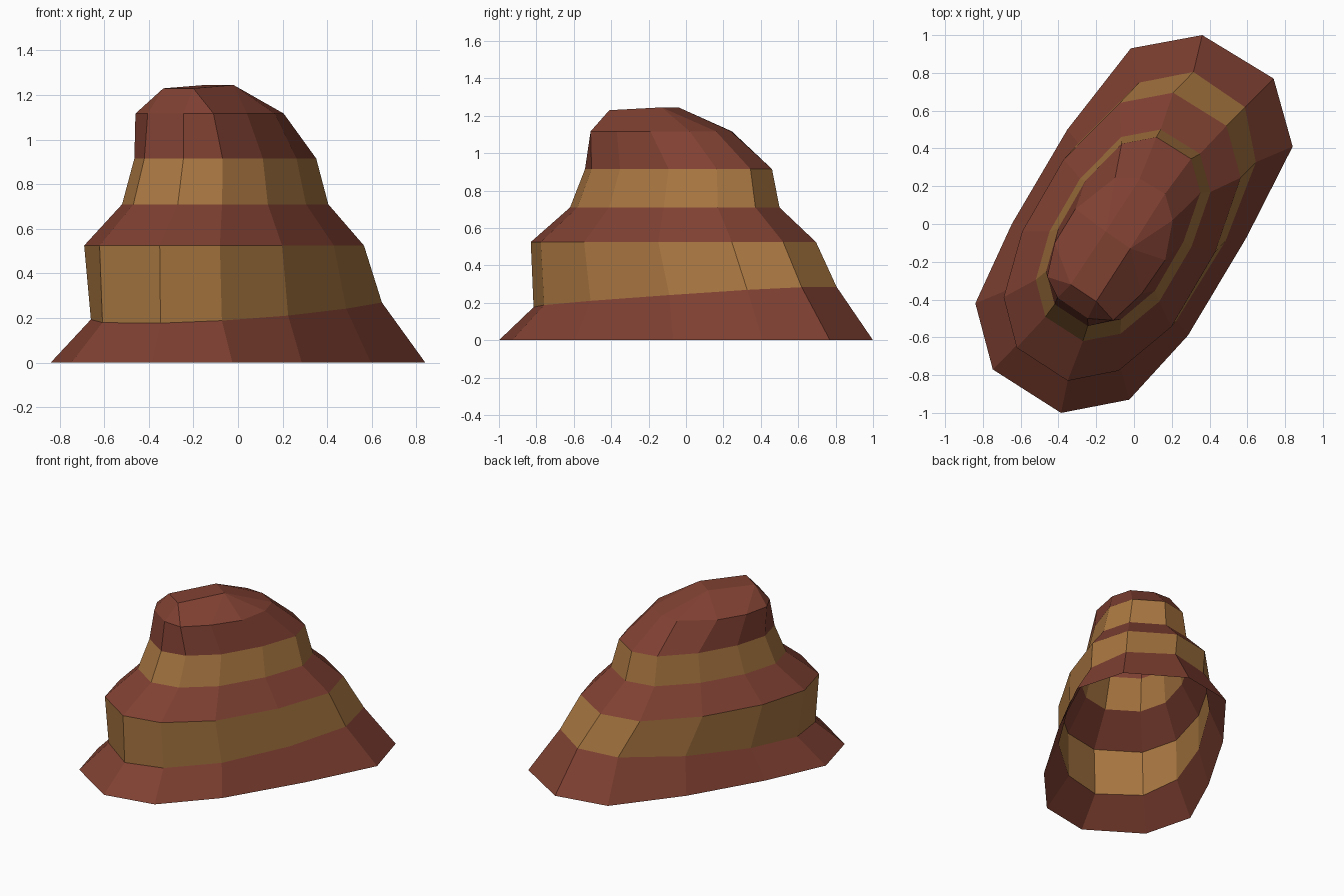
import bpy, bmesh

if "Cube" in bpy.data.objects:
    bpy.data.objects.remove(bpy.data.objects["Cube"])

def material(name, rgb):
    m = bpy.data.materials.new(name)
    m.diffuse_color = (*rgb, 1)
    m.use_nodes = True
    m.node_tree.nodes["Principled BSDF"].inputs["Base Color"].default_value = m.diffuse_color
    return m

# Twelve-sided slanted oval, counter-clockwise from the left
OVAL = [(-1, -.42), (-.89, -.77), (-.46, -1), (-.03, -.93), (.34, -.59), (.71, -.07),
        (1, .41), (.88, .77), (.43, 1), (-.02, .93), (-.42, .50), (-.77, 0)]

def ring(cx, cy, hx, hy, z, shear=0, bulge=0, tilt=(0, 0)):
    pts = []
    for i, (u, v) in enumerate(OVAL):
        push = bulge * {4: 1, 5: 1, 10: -1, 11: -1}.get(i, 0)  # rounder long sides
        x = cx + hx * u + shear * v + .85 * push
        y = cy + hy * v - .5 * push
        pts.append((x, y, z + tilt[0] * x + tilt[1] * y))
    return pts

# Rock layers from the ground up
rings = [
    ring(0, 0, .84, 1, 0),
    ring(-.007, -.005, .632, .81, .232, .05, .055, (.03, .055)),
    ring(-.0625, -.0675, .6275, .7625, .525, 0, .055),
    ring(-.0575, -.06, .4625, .56, .71, 0, .04),
    ring(-.057, -.04, .408, .50, .915, 0, .035),
]
# Shoulder, leaning towards the front left
shoulder = [(-.46, -.28), (-.405, -.39), (-.245, -.50), (-.11, -.51), (.04, -.37), (.165, -.19),
            (.205, .02), (.165, .16), (.03, .24), (-.10, .245), (-.31, .08), (-.42, -.10)]
rings.append([(x, y, 1.117) for x, y in shoulder])

bm = bmesh.new()
layers = [[bm.verts.new(p) for p in r] for r in rings]
# Small four-cornered summit; each shoulder point runs to one corner
summit = [bm.verts.new(p) for p in
          [(-.335, -.32, 1.23), (-.20, -.41, 1.23), (-.02, -.13, 1.245), (-.15, -.04, 1.245)]]
layers.append([summit[k] for k in (0, 0, 1, 1, 2, 2, 2, 2, 3, 3, 3, 0)])

# Walls: alternate red and sandy bands
for level, (a, b) in enumerate(zip(layers, layers[1:])):
    for i in range(12):
        j = (i + 1) % 12
        corners = list(dict.fromkeys((a[i], a[j], b[j], b[i])))
        bm.faces.new(corners).material_index = 1 if level in (1, 3) else 0
bm.faces.new(summit)

mesh = bpy.data.meshes.new("layered_rock")
bm.to_mesh(mesh)
bm.free()
mesh.materials.append(material("red brown rock", (.215, .052, .032)))
mesh.materials.append(material("sandy rock", (.40, .185, .053)))
bpy.context.collection.objects.link(bpy.data.objects.new("layered_rock", mesh))
